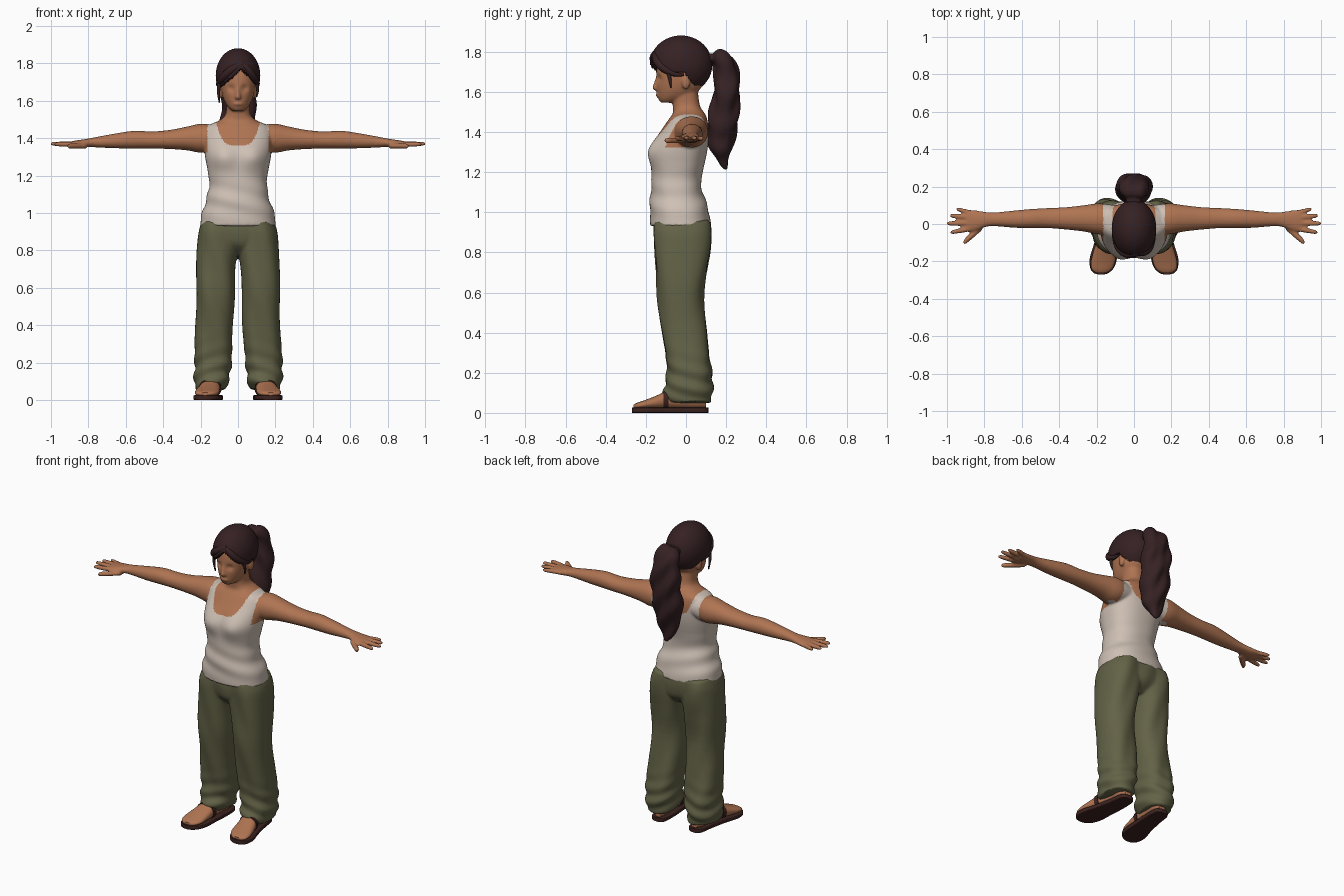
import bpy, bmesh, math
from mathutils import Vector, Matrix


def material(name, rgb):
    m = bpy.data.materials.new(name)
    m.diffuse_color = (*rgb, 1)
    return m


SKIN = material("skin", (0.43, 0.175, 0.085))
TANK = material("cream_cotton", (0.62, 0.53, 0.46))
CLOTH = material("olive_cloth", (0.125, 0.122, 0.062))
HAIR = material("dark_brown_hair", (0.036, 0.015, 0.017))
SOLE = material("brown_leather", (0.045, 0.017, 0.014))


def catmull(rows, steps):
    out = []
    for i in range(len(rows) - 1):
        p0, p1 = rows[max(i - 1, 0)], rows[i]
        p2, p3 = rows[i + 1], rows[min(i + 2, len(rows) - 1)]
        for k in range(steps):
            t = k / steps
            out.append([0.5 * (2 * b + (c - a) * t + (2 * a - 5 * b + 4 * c - d) * t * t
                               + (3 * b - a - 3 * c + d) * t ** 3)
                        for a, b, c, d in zip(p0, p1, p2, p3)])
    return out + [list(rows[-1])]


def loft(bm, axis, rows, p=2.2, n=32, side=1, steps=4):
    """Skin rounded sections (t, a_min, a_max, b_min, b_max) along an axis."""
    rings = []
    for t, a0, a1, b0, b1 in catmull(rows, steps):
        ring = []
        for k in range(n):
            c, s = math.cos(math.tau * k / n), math.sin(math.tau * k / n)
            a = (a0 + a1) / 2 + (a1 - a0) / 2 * math.copysign(abs(c) ** (2 / p), c)
            b = (b0 + b1) / 2 + (b1 - b0) / 2 * math.copysign(abs(s) ** (2 / p), s)
            x, y, z = {"x": (t, a, b), "y": (a, t, b), "z": (a, b, t)}[axis]
            ring.append(bm.verts.new((x * side, y, z)))
        rings.append(ring)
    faces = [bm.faces.new((r[k], r[(k + 1) % n], q[(k + 1) % n], q[k]))
             for r, q in zip(rings, rings[1:]) for k in range(n)]
    faces += [bm.faces.new(rings[0]), bm.faces.new(rings[-1])]
    bmesh.ops.recalc_face_normals(bm, faces=faces)


def sym(rows):
    return [(z, -w, w, f, b) for z, w, f, b in rows]


def ball(bm, loc, size):
    m = Matrix.Translation(loc) @ Matrix.Diagonal((*size, 1))
    bmesh.ops.create_uvsphere(bm, u_segments=24, v_segments=16, radius=1, matrix=m)


def finish(bm, name, mats, voxel=0, smooth=6, move=None, rule=None):
    me = bpy.data.meshes.new(name)
    bm.to_mesh(me)
    bm.free()
    ob = bpy.data.objects.new(name, me)
    bpy.context.collection.objects.link(ob)
    if voxel:  # fuse overlapping volumes into one soft surface
        r = ob.modifiers.new("fuse", 'REMESH')
        r.mode, r.voxel_size = 'VOXEL', voxel
        s = ob.modifiers.new("soften", 'SMOOTH')
        s.factor, s.iterations = 0.5, smooth
        dg = bpy.context.evaluated_depsgraph_get()
        me = bpy.data.meshes.new_from_object(ob.evaluated_get(dg))
        ob.modifiers.clear()
        ob.data = me
    me.materials.clear()
    for m in mats:
        me.materials.append(m)
    if move:
        shifts = [move(v.co, v.normal) for v in me.vertices]
        for v, d in zip(me.vertices, shifts):
            v.co += d
    for f in me.polygons:
        f.use_smooth = True
        f.material_index = rule(f.center) if rule else 0
    me.set_sharp_from_angle(angle=math.radians(50))
    return ob


def bump(d2, r):
    return math.exp(-d2 / (r * r))


# Upper body: torso, neck, head, arms and hands fused together
bm = bmesh.new()
loft(bm, "z", sym([
    (0.932, .203, -.178, .125), (1.0, .193, -.18, .115), (1.08, .167, -.178, .09),
    (1.15, .154, -.172, .075), (1.22, .161, -.172, .088), (1.3, .176, -.172, .105),
    (1.36, .182, -.152, .112), (1.42, .182, -.115, .112), (1.465, .165, -.085, .105),
    (1.495, .10, -.065, .092), (1.53, .066, -.066, .07), (1.60, .063, -.07, .06),
    (1.66, .06, -.05, .06)]), 2.3, 48)
loft(bm, "z", sym([
    (1.546, .028, -.125, -.05), (1.56, .047, -.136, -.01), (1.585, .066, -.142, .04),
    (1.62, .081, -.146, .075), (1.66, .09, -.148, .095), (1.70, .094, -.147, .1),
    (1.76, .09, -.138, .095), (1.81, .065, -.10, .07), (1.84, .02, -.05, .02)]), 2.2, 40)
# Nose, lips and ears
loft(bm, "z", sym([(1.606, .011, -.154, -.12), (1.618, .018, -.168, -.12),
                   (1.64, .012, -.163, -.12), (1.68, .009, -.149, -.12)]), 2, 12)
ball(bm, (0, -.137, 1.584), (.027, .014, .011))
for s in (-1, 1):
    ball(bm, (s * .093, .0, 1.65), (.013, .022, .038))
    # Arm and palm
    loft(bm, "x", [
        (.10, -.06, .10, 1.34, 1.465), (.19, -.055, .11, 1.322, 1.478),
        (.27, -.04, .10, 1.335, 1.463), (.36, -.03, .09, 1.342, 1.445),
        (.46, -.022, .085, 1.345, 1.436), (.55, -.022, .08, 1.345, 1.44),
        (.64, -.02, .072, 1.346, 1.428), (.74, -.012, .062, 1.35, 1.41),
        (.79, -.015, .064, 1.353, 1.40), (.84, -.034, .072, 1.35, 1.392),
        (.88, -.042, .076, 1.351, 1.386), (.90, -.035, .066, 1.357, 1.381)], 2.1, 32, s)
    # Fingers and thumb
    for x0, y0, x1, y1, r, z in ((.87, .06, .95, .08, .013, 1.368), (.87, .035, .985, .045, .014, 1.37),
                                 (.87, .005, 1.002, .003, .014, 1.37), (.87, -.025, .982, -.045, .014, 1.368),
                                 (.81, -.01, .912, -.10, .022, 1.358)):
        rows = []
        for t, k in ((0, 1), (.5, 1), (.9, .8), (1, .4)):
            y, w = y0 + (y1 - y0) * t, r * k
            rows.append((x0 + (x1 - x0) * t, y - w, y + w, z - min(w, .014), z + min(w, .014)))
        loft(bm, "x", rows, 2, 12, s, 3)


def body_shape(co, n):
    ax, d = abs(co.x), Vector()
    if co.y < -.05 and 1.1 < co.z < 1.5:      # bust
        d.y -= .026 * bump((ax - .085) ** 2 + (co.z - 1.3) ** 2, .07)
    if co.y < -.08 and co.z > 1.55:           # eye sockets
        d.y += .012 * bump((ax - .036) ** 2 + (co.z - 1.667) ** 2, .019)
    if co.z < 1.25 and ax < .25:              # shirt folds
        d += n * .004 * math.sin(55 * co.z + 14 * co.x) * bump((co.z - 1.07) ** 2, .1)
    return d


def shirt_rule(c):
    ax = abs(c.x)
    neck = c.z > 1.36 + .12 * (ax / .115) ** 4
    arm = ax > .163 and c.z > 1.325
    return 0 if neck or arm or ax > .25 or c.z > 1.51 else 1


finish(bm, "upper_body", [SKIN, TANK], .0065, 6, body_shape, shirt_rule)

# Trousers: two wide legs and the hips
bm = bmesh.new()
for s in (-1, 1):
    loft(bm, "z", [
        (.055, .065, .225, -.085, .122), (.10, .05, .236, -.112, .13),
        (.19, .038, .235, -.095, .13), (.36, .027, .228, -.112, .108),
        (.56, .019, .224, -.142, .088), (.71, .011, .221, -.15, .105),
        (.82, -.004, .22, -.156, .122), (.90, -.01, .213, -.16, .125),
        (.955, -.01, .19, -.155, .118)], 2.5, 36, s)
loft(bm, "z", sym([(.775, .08, -.09, .07), (.83, .19, -.145, .115), (.90, .212, -.16, .125),
                   (.96, .192, -.155, .118)]), 2.5, 40)


def folds(co, n):
    low = bump((co.z - .13) ** 2, .12)
    return n * (.006 * low * math.sin(70 * co.z + 22 * abs(co.x) + 18 * co.y)
                + .003 * math.sin(16 * co.z + 45 * co.x))


finish(bm, "trousers", [CLOTH], .008, 5, folds)

# Feet in sandals
for s, label in ((-1, "right"), (1, "left")):
    bm = bmesh.new()
    loft(bm, "y", [
        (.10, .105, .15, .025, .06), (.06, .088, .175, .02, .11), (0, .09, .182, .02, .135),
        (-.08, .094, .196, .02, .115), (-.15, .097, .218, .02, .085),
        (-.21, .103, .231, .02, .062), (-.245, .122, .224, .02, .05),
        (-.262, .15, .20, .022, .04)], 2.3, 28, s)
    finish(bm, label + "_foot", [SKIN])
    bm = bmesh.new()
    loft(bm, "y", [
        (.112, .11, .15, 0, .026), (.09, .085, .175, 0, .027), (.0, .08, .19, 0, .027),
        (-.10, .086, .212, 0, .027), (-.18, .09, .236, 0, .027),
        (-.235, .108, .234, 0, .027), (-.262, .137, .215, 0, .027),
        (-.27, .16, .19, 0, .026)], 8, 32, s)
    finish(bm, label + "_sandal_sole", [SOLE])
    bm = bmesh.new()
    loft(bm, "y", [(-.088, .090, .202, .015, .116), (-.112, .091, .209, .015, .107)], 2.3, 28, s, 2)
    finish(bm, label + "_sandal_strap", [SOLE])

# Hair cap, opened around the face and neck
bm = bmesh.new()
bmesh.ops.create_uvsphere(bm, u_segments=72, v_segments=48, radius=1,
                          matrix=Matrix.Translation((0, -.025, 1.735)) @ Matrix.Diagonal((.119, .156, .146, 1)))


def bare(c):
    if c.y < 0:
        return c.z < 1.775 - .85 * abs(c.x - .02)
    return c.z < max(1.69 - 1.5 * c.y, 1.595)


bmesh.ops.delete(bm, geom=[f for f in bm.faces if bare(f.calc_center_median())], context='FACES')
cap = finish(bm, "hair_cap", [HAIR])
thick = cap.modifiers.new("thickness", 'SOLIDIFY')
thick.thickness, thick.offset = .028, -1


# Fringe and loose strands
def lock(name, pts):
    cu = bpy.data.curves.new(name, 'CURVE')
    cu.dimensions, cu.bevel_depth, cu.bevel_resolution = '3D', 1, 3
    cu.use_fill_caps = True
    sp = cu.splines.new('POLY')
    fine = catmull(pts, 6)
    sp.points.add(len(fine) - 1)
    for p, (x, y, z, r) in zip(sp.points, fine):
        p.co, p.radius = (x, y, z, 1), r
    sp.use_smooth = True
    cu.materials.append(HAIR)
    bpy.context.collection.objects.link(bpy.data.objects.new(name, cu))


lock("right_fringe", [(.03, -.150, 1.80, .012), (-.035, -.160, 1.765, .022),
                      (-.08, -.125, 1.722, .022), (-.104, -.06, 1.69, .014), (-.104, -.01, 1.685, .006)])
lock("left_fringe", [(.015, -.150, 1.80, .012), (.055, -.150, 1.765, .020),
                     (.086, -.118, 1.722, .020), (.104, -.06, 1.69, .013), (.104, -.01, 1.685, .006)])
lock("right_strand", [(-.095, -.10, 1.72, .012), (-.104, -.092, 1.66, .010), (-.10, -.085, 1.59, .003)])
lock("left_strand", [(.097, -.09, 1.71, .010), (.105, -.08, 1.66, .008), (.10, -.075, 1.62, .003)])

# Ponytail
bm = bmesh.new()
loft(bm, "z", sym([
    (1.215, .008, .19, .205), (1.25, .035, .158, .212), (1.32, .066, .118, .228),
    (1.40, .086, .106, .25), (1.50, .094, .115, .264), (1.60, .092, .137, .268),
    (1.70, .086, .142, .26), (1.76, .075, .134, .24), (1.795, .052, .138, .21),
    (1.81, .02, .155, .185)]), 2.1, 36)
ball(bm, (0, .125, 1.765), (.04, .035, .032))


def waves(co, n):
    return n * (.006 * math.sin(38 * co.z + 45 * co.x) + .003 * math.sin(90 * co.x + 20 * co.z))


finish(bm, "ponytail", [HAIR], .007, 3, waves)
